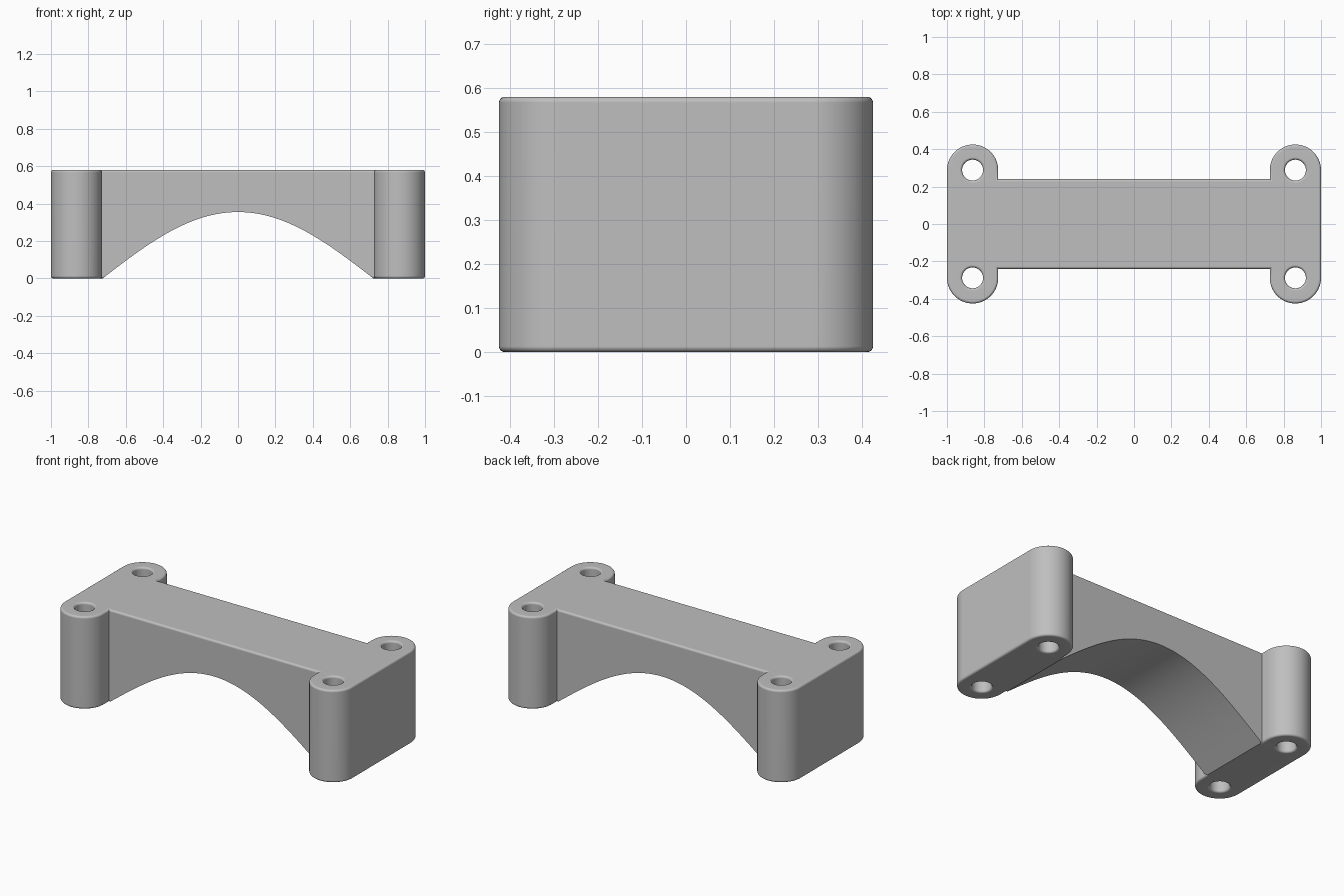
import bpy, bmesh
from math import sin, cos, pi

cube = bpy.data.objects.get("Cube")
if cube:
    bpy.data.objects.remove(cube)

# Main sizes
HEIGHT, EDGE = 0.58, 0.013
POST_X, POST_Y, POST_R = 0.863, 0.288, 0.137
BRIDGE_Y, HOLE_R = 0.24, 0.056
ARCH_X, ARCH_Z = 0.724, 0.355

grey = bpy.data.materials.new("plain grey")
grey.use_nodes = True
colour = (0.52, 0.52, 0.52, 1)
grey.diffuse_color = colour
grey.node_tree.nodes["Principled BSDF"].inputs["Base Color"].default_value = colour


def outline(inset):
    """I-shaped plan with rounded lugs, drawn counter-clockwise."""
    r, n = POST_R - inset, 32
    quarter = [(POST_X + r * cos(pi * i / n), POST_Y + r * sin(pi * i / n))
               for i in range(n + 1)]
    quarter.append((POST_X - r, BRIDGE_Y - inset))
    left = [(-x, y) for x, y in reversed(quarter)]
    return quarter + left + [(-x, -y) for x, y in quarter + left]


def hole(cx, cy, inset, n=32):
    r = HOLE_R + inset
    return [(cx + r * cos(2 * pi * i / n), cy + r * sin(2 * pi * i / n))
            for i in range(n)]


# Heights and insets that round the upper and lower edges
steps = [i * pi / 8 for i in range(5)]
lower = [(EDGE * (1 - sin(a)), EDGE * (1 - cos(a))) for a in reversed(steps)]
lower = [(z, inset) for z, inset in reversed(lower)]
lower.sort()
levels = lower + [(HEIGHT - z, inset) for z, inset in reversed(lower)]


def add_wall(bm, shape):
    """Stack rings of a closed shape; return the end rings' edges."""
    rings = [[bm.verts.new((x, y, z)) for x, y in shape(inset)]
             for z, inset in levels]
    for a, b in zip(rings, rings[1:]):
        for i in range(len(a)):
            bm.faces.new((a[i - 1], a[i], b[i], b[i - 1]))
    return [[bm.edges.get((ring[i - 1], ring[i])) for i in range(len(ring))]
            for ring in (rings[0], rings[-1])]


def make_object(name, bm):
    bmesh.ops.recalc_face_normals(bm, faces=bm.faces)
    mesh = bpy.data.meshes.new(name)
    bm.to_mesh(mesh)
    bm.free()
    mesh.materials.append(grey)
    obj = bpy.data.objects.new(name, mesh)
    bpy.context.collection.objects.link(obj)
    return obj


# Bracket body with four screw holes
bm = bmesh.new()
ends = add_wall(bm, outline)
for sx in (-1, 1):
    for sy in (-1, 1):
        rims = add_wall(bm, lambda inset: hole(sx * POST_X, sy * POST_Y, inset))
        for end, rim in zip(ends, rims):
            end.extend(rim)
for end in ends:
    bmesh.ops.triangle_fill(bm, use_beauty=True, edges=end)
bracket = make_object("arched_bracket", bm)

# Arch cutter, dropping below the base
bm = bmesh.new()
xs = [ARCH_X * (i / 24 - 1) for i in range(49)]
profile = [(x, ARCH_Z * cos(pi / 2 * x / ARCH_X)) for x in xs]
profile += [(ARCH_X, -0.1), (-ARCH_X, -0.1)]
face = bm.faces.new([bm.verts.new((x, -0.6, z)) for x, z in profile])
sweep = bmesh.ops.extrude_face_region(bm, geom=[face])["geom"]
bmesh.ops.translate(bm, vec=(0, 1.2, 0),
                    verts=[v for v in sweep if isinstance(v, bmesh.types.BMVert)])
cutter = make_object("arch_cutter", bm)
cutter.hide_render = True

cut = bracket.modifiers.new("arch", "BOOLEAN")
cut.operation, cut.solver, cut.object = "DIFFERENCE", "EXACT", cutter
bpy.ops.object.select_all(action="DESELECT")
bracket.select_set(True)
bpy.context.view_layer.objects.active = bracket
bpy.ops.object.modifier_apply(modifier=cut.name)
bpy.data.objects.remove(cutter)

# Smooth curves, crisp corners and flat caps
bpy.ops.object.shade_smooth_by_angle(angle=pi / 6)
weighted = bracket.modifiers.new("flat caps", "WEIGHTED_NORMAL")
weighted.keep_sharp = True
